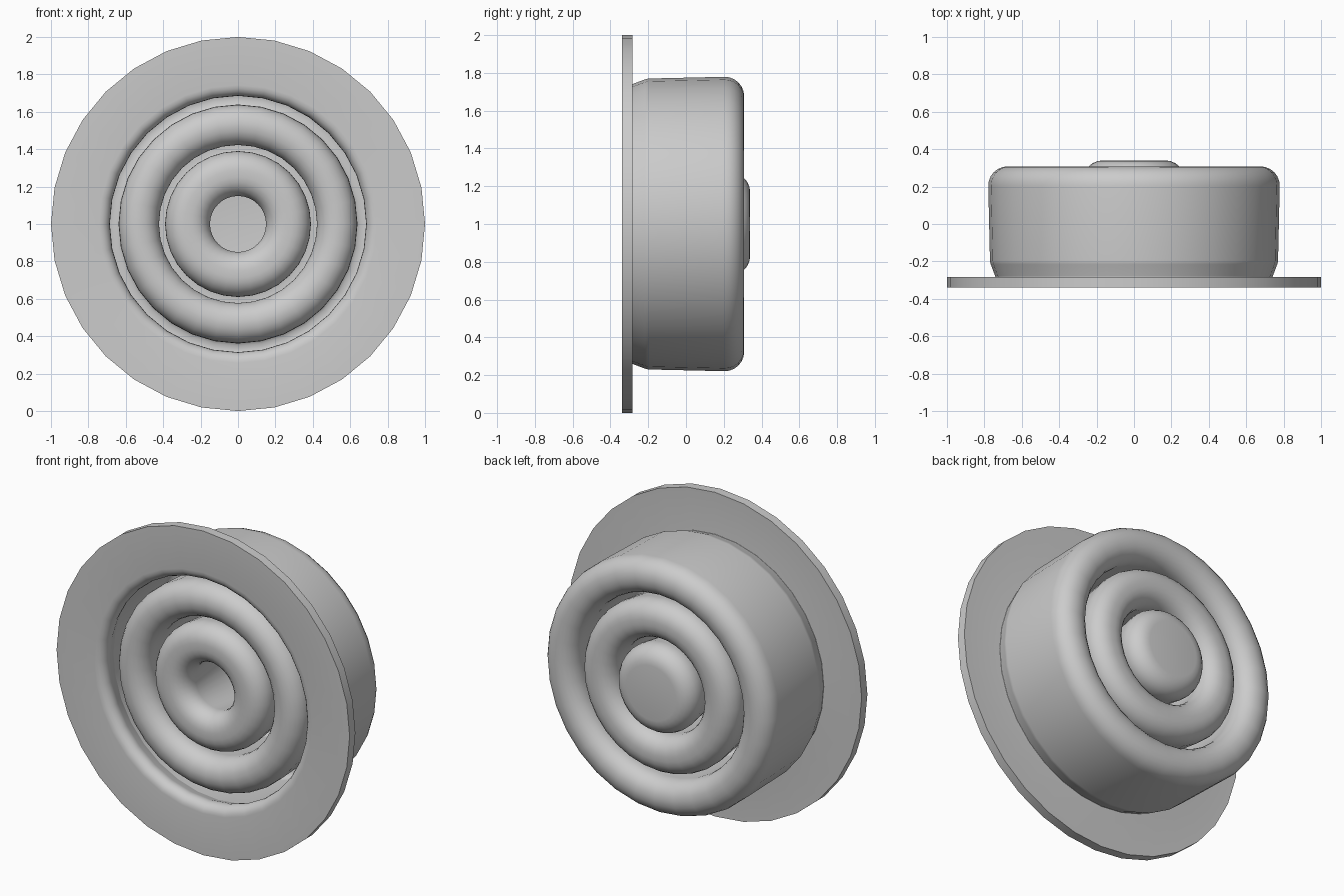
import bpy, bmesh, math
from mathutils import Vector

cube = bpy.data.objects.get("Cube")
if cube:
    bpy.data.objects.remove(cube)

SEGMENTS = 32
HALF = 0.028          # half the sheet thickness
BEND = 0.075          # usual bend radius

# Centreline of the folded sheet: radius, depth, bend radius
fold = [
    (1.0, -0.312, 0),
    (0.70, -0.312, 0.03), (0.742, -0.20, 0.04),      # flange and outer wall
    (0.753, 0.28, BEND), (0.585, 0.28, BEND),        # outer back ring
    (0.615, -0.29, BEND), (0.44, -0.29, BEND),       # outer front ring
    (0.51, 0.28, BEND), (0.315, 0.28, BEND),         # inner back ring
    (0.37, -0.29, BEND), (0.165, -0.29, BEND),       # inner front ring
    (0.255, 0.312, BEND), (0, 0.312, 0),             # centre button
]


def rounded(path, steps=6):
    """Replace each corner with a circular bend."""
    pts = [Vector(p[:2]) for p in path]
    out = [pts[0]]
    for i in range(1, len(pts) - 1):
        a = (pts[i - 1] - pts[i]).normalized()
        b = (pts[i + 1] - pts[i]).normalized()
        half = a.angle(b) / 2
        r = path[i][2]
        centre = pts[i] + (a + b).normalized() * r / math.sin(half)
        start = pts[i] + a * r / math.tan(half) - centre
        end = pts[i] + b * r / math.tan(half) - centre
        sweep = math.pi - 2 * half
        for k in range(steps + 1):
            t = k / steps
            out.append(centre + (start * math.sin((1 - t) * sweep)
                                 + end * math.sin(t * sweep)) / math.sin(sweep))
    return out + [pts[-1]]


def offset(line, dist):
    """Shift the line sideways to make one face of the sheet."""
    out = []
    for i, p in enumerate(line):
        t = (line[min(i + 1, len(line) - 1)] - line[max(i - 1, 0)]).normalized()
        if i in (0, len(line) - 1):
            t = Vector((-1, 0))
        out.append(p + Vector((-t.y, t.x)) * dist)
    return out


# Closed outline, revolved around the depth axis
line = rounded(fold)
outline = offset(line, HALF)[::-1] + offset(line, -HALF)
bm = bmesh.new()
verts = [bm.verts.new((p.x, p.y, 1)) for p in outline]
edges = [bm.edges.new(pair) for pair in zip(verts, verts[1:])]
bmesh.ops.spin(bm, geom=verts + edges, cent=(0, 0, 1), axis=(0, 1, 0),
               angle=math.tau, steps=SEGMENTS, use_duplicate=False)
bmesh.ops.remove_doubles(bm, verts=bm.verts, dist=0.0005)
bmesh.ops.recalc_face_normals(bm, faces=bm.faces)
mesh = bpy.data.meshes.new("folded_bellows")
bm.to_mesh(mesh)
bm.free()

# Plain grey material
grey = bpy.data.materials.new("light_grey")
grey.use_nodes = True
grey.diffuse_color = (0.6, 0.6, 0.6, 1)
grey.node_tree.nodes["Principled BSDF"].inputs["Base Color"].default_value = (0.6, 0.6, 0.6, 1)
mesh.materials.append(grey)

bellows = bpy.data.objects.new("folded_bellows", mesh)
bpy.context.collection.objects.link(bellows)
bpy.ops.object.select_all(action='DESELECT')
bellows.select_set(True)
bpy.context.view_layer.objects.active = bellows
bpy.ops.object.shade_smooth_by_angle(angle=math.radians(40))
